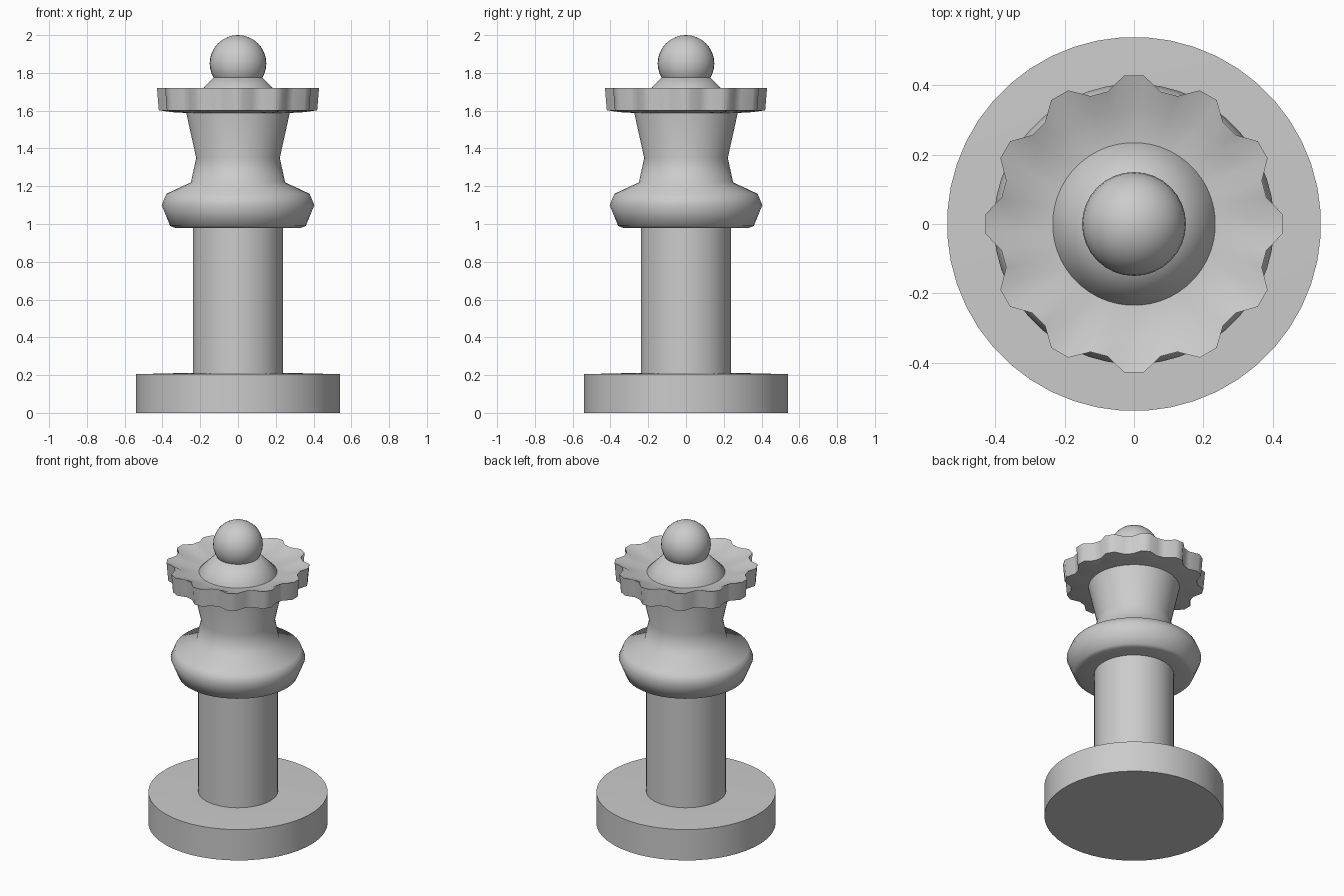
import bpy, bmesh, math

if "Cube" in bpy.data.objects:
    bpy.data.objects.remove(bpy.data.objects["Cube"])

SEG = 48


def finish(name, bm, angle=60):
    bmesh.ops.recalc_face_normals(bm, faces=bm.faces)
    me = bpy.data.meshes.new(name)
    bm.to_mesh(me)
    bm.free()
    ob = bpy.data.objects.new(name, me)
    bpy.context.collection.objects.link(ob)
    bpy.ops.object.select_all(action='DESELECT')
    ob.select_set(True)
    bpy.context.view_layer.objects.active = ob
    bpy.ops.object.shade_smooth_by_angle(angle=math.radians(angle))
    return ob


def lathe(name, profile, angle=60):
    """Profile entries: radius, height, depth of the scallops (12 lobes)."""
    bm = bmesh.new()
    rings = []
    for r, z, depth in profile:
        ring = []
        for i in range(SEG):
            a = 2 * math.pi * (i + 0.5) / SEG
            rr = r - (depth if i % 4 in (1, 2) else 0)
            ring.append(bm.verts.new((rr * math.cos(a), rr * math.sin(a), z)))
        rings.append(ring)
    for lo, hi in zip(rings, rings[1:]):
        for i in range(SEG):
            j = (i + 1) % SEG
            bm.faces.new((lo[i], lo[j], hi[j], hi[i]))
    bm.faces.new(rings[0][::-1])
    bm.faces.new(rings[-1])
    return finish(name, bm, angle)


# Foot disc with a very slightly raised centre
lathe("base", [(0.54, 0, 0), (0.54, 0.205, 0), (0.34, 0.21, 0), (0.2, 0.21, 0)])

# Straight shaft
lathe("column", [(0.24, 0.2, 0), (0.24, 1.0, 0)])

# Collar and waisted neck
lathe("collar_and_neck", [
    (0.2, 0.98, 0), (0.335, 0.98, 0), (0.36, 0.99, 0), (0.405, 1.10, 0),
    (0.38, 1.16, 0), (0.25, 1.22, 0), (0.222, 1.35, 0), (0.275, 1.59, 0),
    (0.275, 1.62, 0)])

# Scalloped crown with a dished top
lathe("crown", [
    (0.25, 1.585, 0), (0.275, 1.588, 0), (0.35, 1.592, 0.015), (0.42, 1.602, 0.038),
    (0.43, 1.72, 0.04), (0.34, 1.69, 0.012), (0.235, 1.667, 0)], 65)

# Cone under the finial
lathe("crown_cone", [(0.235, 1.66, 0), (0.235, 1.668, 0), (0.13, 1.775, 0)])

# Ball finial
bm = bmesh.new()
bmesh.ops.create_uvsphere(bm, u_segments=32, v_segments=16, radius=0.15)
bmesh.ops.translate(bm, verts=bm.verts, vec=(0, 0, 1.85))
finish("ball", bm)
